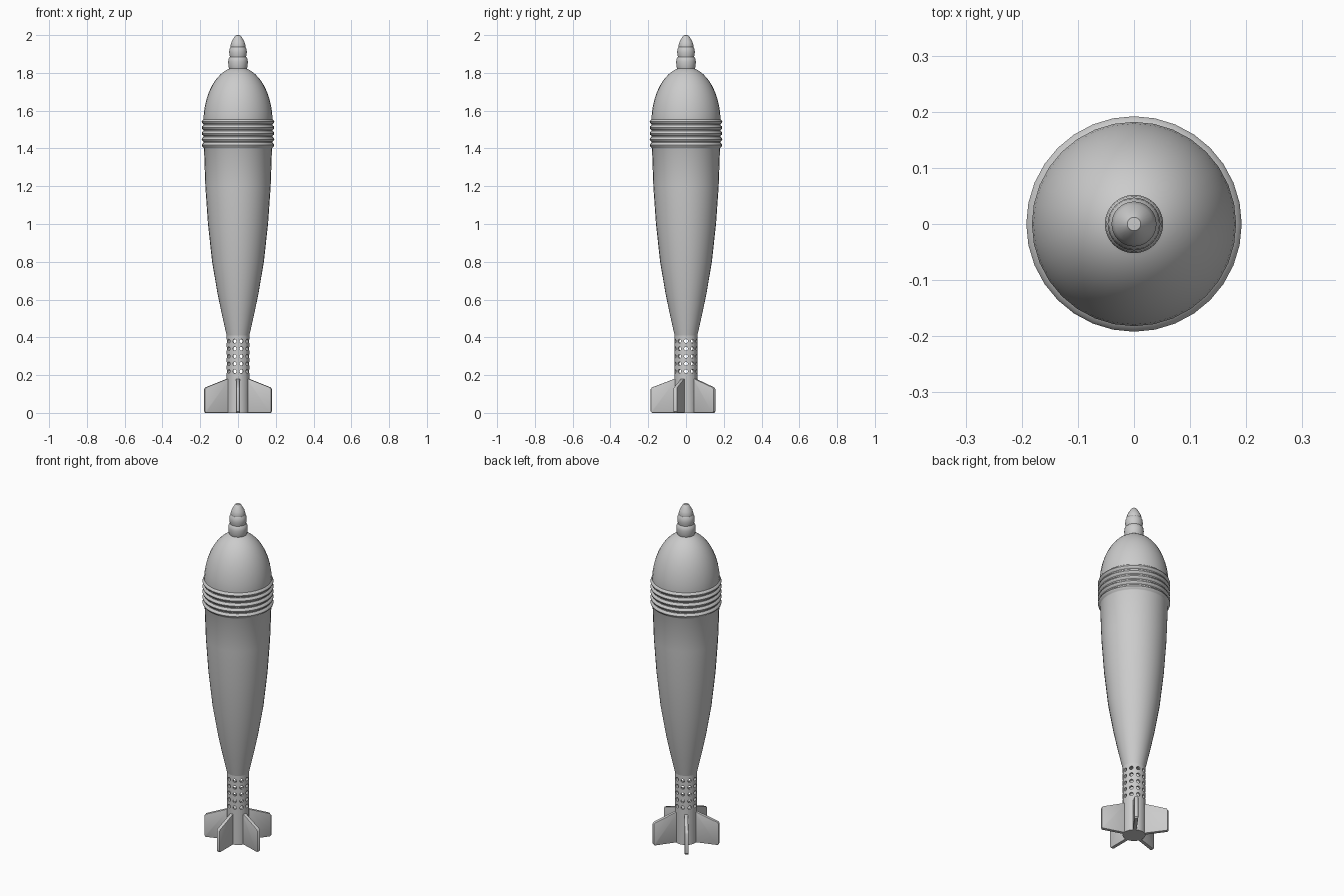
import bpy, bmesh, math
from mathutils import Matrix, Vector

if "Cube" in bpy.data.objects:
    bpy.data.objects.remove(bpy.data.objects["Cube"])

SEG = 32


def finish(name, bm, angle=35):
    bmesh.ops.remove_doubles(bm, verts=bm.verts, dist=1e-5)
    bmesh.ops.recalc_face_normals(bm, faces=bm.faces)
    me = bpy.data.meshes.new(name)
    bm.to_mesh(me)
    bm.free()
    ob = bpy.data.objects.new(name, me)
    bpy.context.collection.objects.link(ob)
    smooth(ob, angle)
    return ob


def smooth(ob, angle=35):
    bpy.ops.object.select_all(action='DESELECT')
    ob.select_set(True)
    bpy.context.view_layer.objects.active = ob
    bpy.ops.object.shade_smooth_by_angle(angle=math.radians(angle))


def lathe(name, profile, angle=35):
    """Spin (radius, z) points around the z axis."""
    bm = bmesh.new()
    vs = [bm.verts.new((r, 0, z)) for r, z in profile]
    es = [bm.edges.new(p) for p in zip(vs, vs[1:])]
    bmesh.ops.spin(bm, geom=vs + es, axis=(0, 0, 1), cent=(0, 0, 0),
                   steps=SEG, angle=math.tau)
    return finish(name, bm, angle)


# tapered body, five rounded ribs and domed shoulder in one profile
body = [(0, 0.41), (0.06, 0.41), (0.067, 0.44), (0.085, 0.52), (0.108, 0.63),
        (0.137, 0.8), (0.159, 1.0), (0.173, 1.2), (0.18, 1.4)]
pitch = 0.031
for i in range(5):
    for f, r in ((0.08, 0.182), (0.25, 0.189), (0.5, 0.192), (0.75, 0.189), (0.92, 0.182)):
        body.append((r, 1.402 + pitch * (i + f)))
for i in range(1, 14):
    t = math.radians(6 * i)
    body.append((0.183 * math.cos(t), 1.54 + 0.292 * math.sin(t)))
body += [(0.03, 1.832), (0, 1.832)]
lathe("body", body)

# stepped nose plug
lathe("nose_plug", [(0, 1.82), (0.046, 1.82), (0.051, 1.835), (0.052, 1.86), (0.050, 1.876),
                    (0.043, 1.885), (0.045, 1.895), (0.047, 1.91), (0.045, 1.927),
                    (0.039, 1.938), (0.040, 1.944), (0.034, 1.965), (0.018, 1.992),
                    (0.012, 1.999), (0, 2.0)])

# hollow tail tube with five rows of ten holes
tube = lathe("tail_tube", [(0, 0), (0.06, 0), (0.06, 0.415), (0.048, 0.415),
                           (0.048, 0.195), (0, 0.195)])
bm = bmesh.new()
for row in range(5):
    for col in range(10):
        m = (Matrix.Rotation(math.radians(36 * col), 4, 'Z')
             @ Matrix.Translation((0.06, 0, 0.22 + 0.04 * row))
             @ Matrix.Rotation(math.pi / 2, 4, 'Y'))
        bmesh.ops.create_cone(bm, cap_ends=True, segments=12, radius1=0.0105,
                              radius2=0.0105, depth=0.04, matrix=m)
cutter = finish("hole_cutter", bm)
cutter.hide_render = True
mod = tube.modifiers.new("holes", 'BOOLEAN')
mod.object = cutter
mod.operation = 'DIFFERENCE'
mod.solver = 'EXACT'
bpy.context.view_layer.objects.active = tube
bpy.ops.object.modifier_apply(modifier=mod.name)
bpy.data.objects.remove(cutter, do_unlink=True)
smooth(tube)

# five tail fins, one pointing to the front
outline = [(0.05, 0), (0.18, 0), (0.187, 0.008), (0.187, 0.125), (0.18, 0.135),
           (0.062, 0.18), (0.05, 0.18)]
for k in range(5):
    bm = bmesh.new()
    face = bm.faces.new([bm.verts.new((r, -0.01, z)) for r, z in outline])
    ext = bmesh.ops.extrude_face_region(bm, geom=[face])
    bmesh.ops.translate(bm, vec=Vector((0, 0.02, 0)),
                        verts=[v for v in ext["geom"] if isinstance(v, bmesh.types.BMVert)])
    rim = [e for e in bm.edges if abs(e.verts[0].co.y - e.verts[1].co.y) < 1e-4]
    bmesh.ops.bevel(bm, geom=rim, offset=0.003, segments=2, profile=0.5, affect='EDGES')
    bmesh.ops.rotate(bm, verts=bm.verts, cent=(0, 0, 0),
                     matrix=Matrix.Rotation(math.radians(-90 + 72 * k), 3, 'Z'))
    finish(f"fin_{k + 1}", bm)
